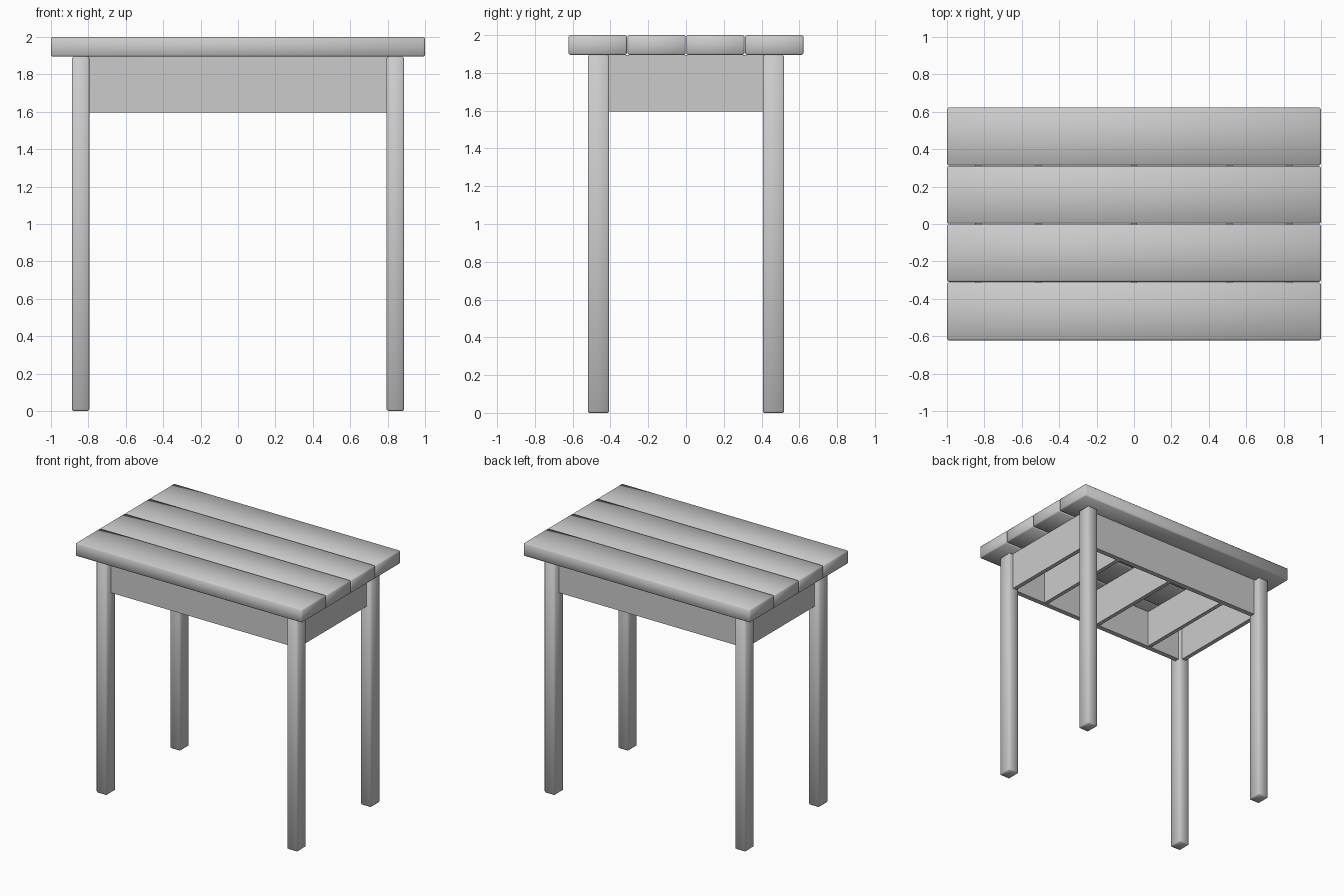
import bpy

if "Cube" in bpy.data.objects:
    bpy.data.objects.remove(bpy.data.objects["Cube"])


def board(name, x, y, z, bevel=0.0):
    """Box between (min, max) ranges, with softened edges if bevel is given."""
    ranges = (x, y, z)
    bpy.ops.mesh.primitive_cube_add(size=1, location=[(a + b) / 2 for a, b in ranges])
    ob = bpy.context.object
    ob.name = name
    ob.scale = [b - a for a, b in ranges]
    bpy.ops.object.transform_apply(location=False, rotation=False, scale=True)
    if bevel:
        mod = ob.modifiers.new("soft_edges", 'BEVEL')
        mod.width = bevel
        mod.segments = 1
        for p in ob.data.polygons:
            p.use_smooth = True
    return ob


TOP, UNDER, APRON = 2.0, 1.895, 1.595
HALF_DEPTH, GAP = 0.622, 0.004

# Table top: four long planks with thin gaps
pitch = 2 * HALF_DEPTH / 4
for i in range(4):
    y0 = -HALF_DEPTH + i * pitch
    board(f"top_plank_{i + 1}", (-1, 1),
          (y0 + (GAP / 2 if i else 0), y0 + pitch - (GAP / 2 if i < 3 else 0)),
          (UNDER, TOP), 0.008)

# Four square-cut legs
for sx, side in ((-1, "left"), (1, "right")):
    for sy, end in ((-1, "front"), (1, "back")):
        board(f"{end}_{side}_leg", sorted((sx * 0.795, sx * 0.888)),
              sorted((sy * 0.407, sy * 0.52)), (0, UNDER), 0.008)

# Long aprons, set back to the middle of the legs
for s, name in ((-1, "front_apron"), (1, "back_apron")):
    board(name, (-0.8, 0.8), sorted((s * 0.422, s * 0.462)), (APRON, UNDER))

# Short aprons
for s, name in ((-1, "left_apron"), (1, "right_apron")):
    board(name, sorted((s * 0.815, s * 0.85)), (-0.412, 0.412), (APRON, UNDER))

# Cross braces under the top, between the long aprons
for i, x in enumerate((-0.51, 0, 0.51)):
    board(f"cross_brace_{i + 1}", (x - 0.016, x + 0.016), (-0.425, 0.425),
          (APRON + 0.003, UNDER))
